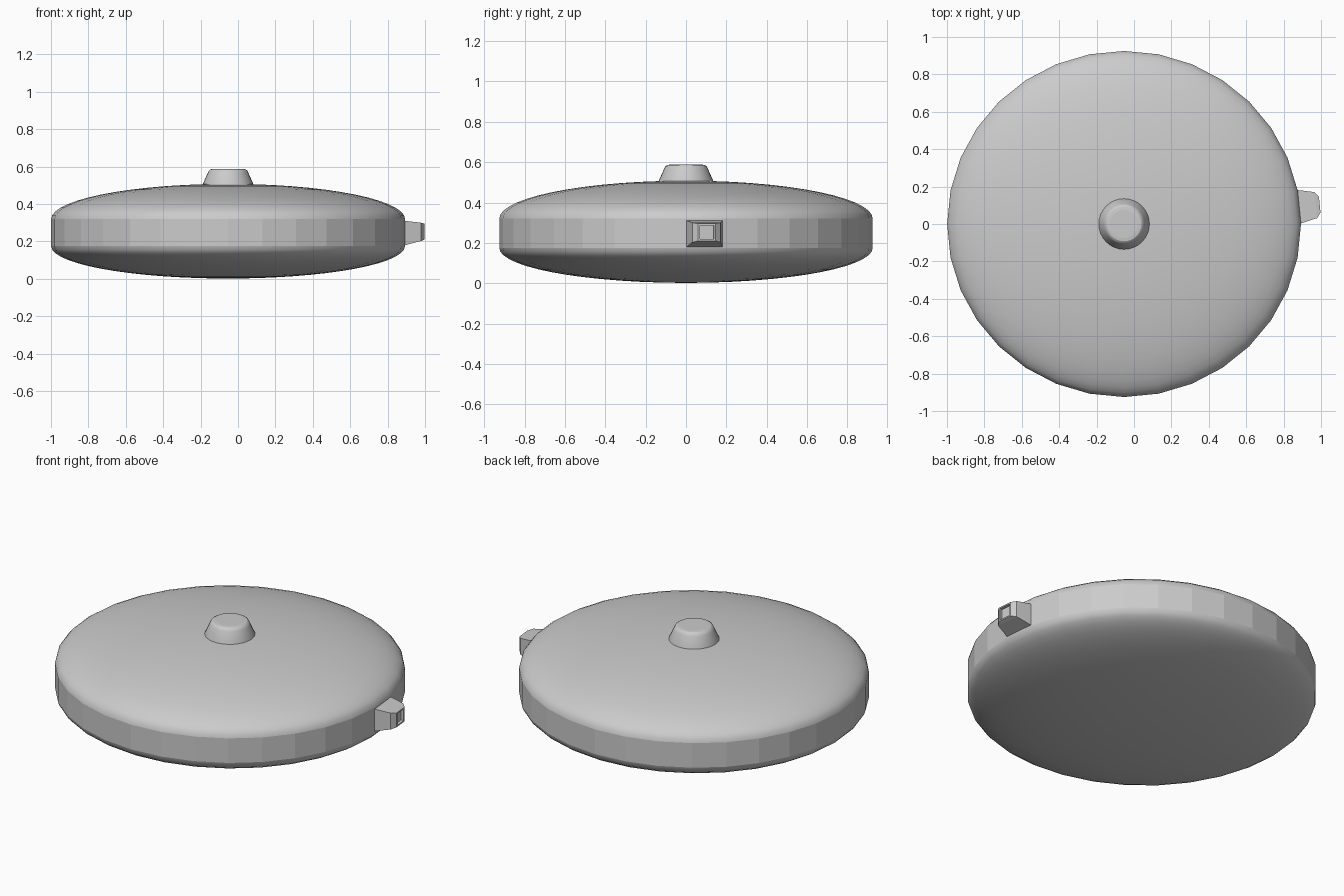
import bpy, bmesh, math
from mathutils import Matrix, Vector

if "Cube" in bpy.data.objects:
    bpy.data.objects.remove(bpy.data.objects["Cube"])

CX, RX, RY, SEG = -0.053, 0.946, 0.925, 32
Z_LOW, Z_HIGH = 0.175, 0.32

grey = bpy.data.materials.new("plain grey")
grey.diffuse_color = (0.6, 0.6, 0.6, 1)
grey.use_nodes = True
grey.node_tree.nodes["Principled BSDF"].inputs["Base Color"].default_value = grey.diffuse_color


def finish(name, bm, smooth_rule):
    bmesh.ops.recalc_face_normals(bm, faces=bm.faces)
    me = bpy.data.meshes.new(name)
    bm.to_mesh(me)
    bm.free()
    for p in me.polygons:
        p.use_smooth = smooth_rule(p)
    me.materials.append(grey)
    ob = bpy.data.objects.new(name, me)
    bpy.context.collection.objects.link(ob)
    return ob


def bridge(bm, a, b):
    n = len(a)
    for i in range(n):
        bm.faces.new((a[i], a[(i + 1) % n], b[(i + 1) % n], b[i]))


def lathe(name, profile, rx, ry, smooth_rule):
    """Revolve (radius, z) points; the ends are capped."""
    bm = bmesh.new()
    rings = []
    for r, z in profile:
        rings.append([bm.verts.new((CX + rx * r * math.cos(2 * math.pi * i / SEG),
                                    ry * r * math.sin(2 * math.pi * i / SEG), z))
                      for i in range(SEG)])
    for a, b in zip(rings, rings[1:]):
        bridge(bm, a, b)
    bm.faces.new(rings[0])
    bm.faces.new(rings[-1])
    return finish(name, bm, smooth_rule)


# Disc body: domed underside, faceted upright rim, domed top
STEPS = 14
angles = [math.radians(2 + 88 * i / STEPS) for i in range(STEPS + 1)]
under = [(math.sin(a), Z_LOW - (Z_LOW - 0.002) * math.cos(a)) for a in angles]
over = [(math.sin(a), Z_HIGH + 0.188 * math.cos(a)) for a in reversed(angles)]
body = lathe("disc_body", under + over, RX, RY,
             lambda p: not (Z_LOW < p.center.z < Z_HIGH and abs(p.normal.z) < 0.01))

# Top knob: tapered with a rounded upper edge
lathe("top_knob", [(0.138, 0.49), (0.136, 0.505), (0.108, 0.568), (0.102, 0.58),
                   (0.092, 0.586), (0.075, 0.588)], 1, 1,
      lambda p: abs(p.normal.z) < 0.99)

# Side nozzle: a rim facet drawn outwards, tapering to a recessed square end
bm = bmesh.new()
turn = Matrix.Translation((CX, 0, 0)) @ Matrix.Rotation(math.pi / SEG, 4, "Z")
sections = [(0.93, 0.092, 0.177, 0.312), (1.03, 0.070, 0.203, 0.300),
            (1.051, 0.043, 0.210, 0.295), (1.051, 0.035, 0.218, 0.287),
            (1.035, 0.035, 0.218, 0.287)]
loops = [[bm.verts.new(turn @ Vector((d, y, z)))
          for y, z in ((-w, lo), (w, lo), (w, hi), (-w, hi))]
         for d, w, lo, hi in sections]
for a, b in zip(loops, loops[1:]):
    bridge(bm, a, b)
bm.faces.new(loops[0])
bm.faces.new(loops[-1])
finish("side_nozzle", bm, lambda p: False)

# Keep the rim and knob edges crisp
for ob in bpy.data.objects:
    if ob.name != "side_nozzle":
        for e in ob.data.edges:
            z = [ob.data.vertices[v].co.z for v in e.vertices]
            if ob.name == "disc_body" and max(z) - min(z) < 1e-5 and abs(z[0] - Z_LOW) < 1e-4:
                e.use_edge_sharp = True
